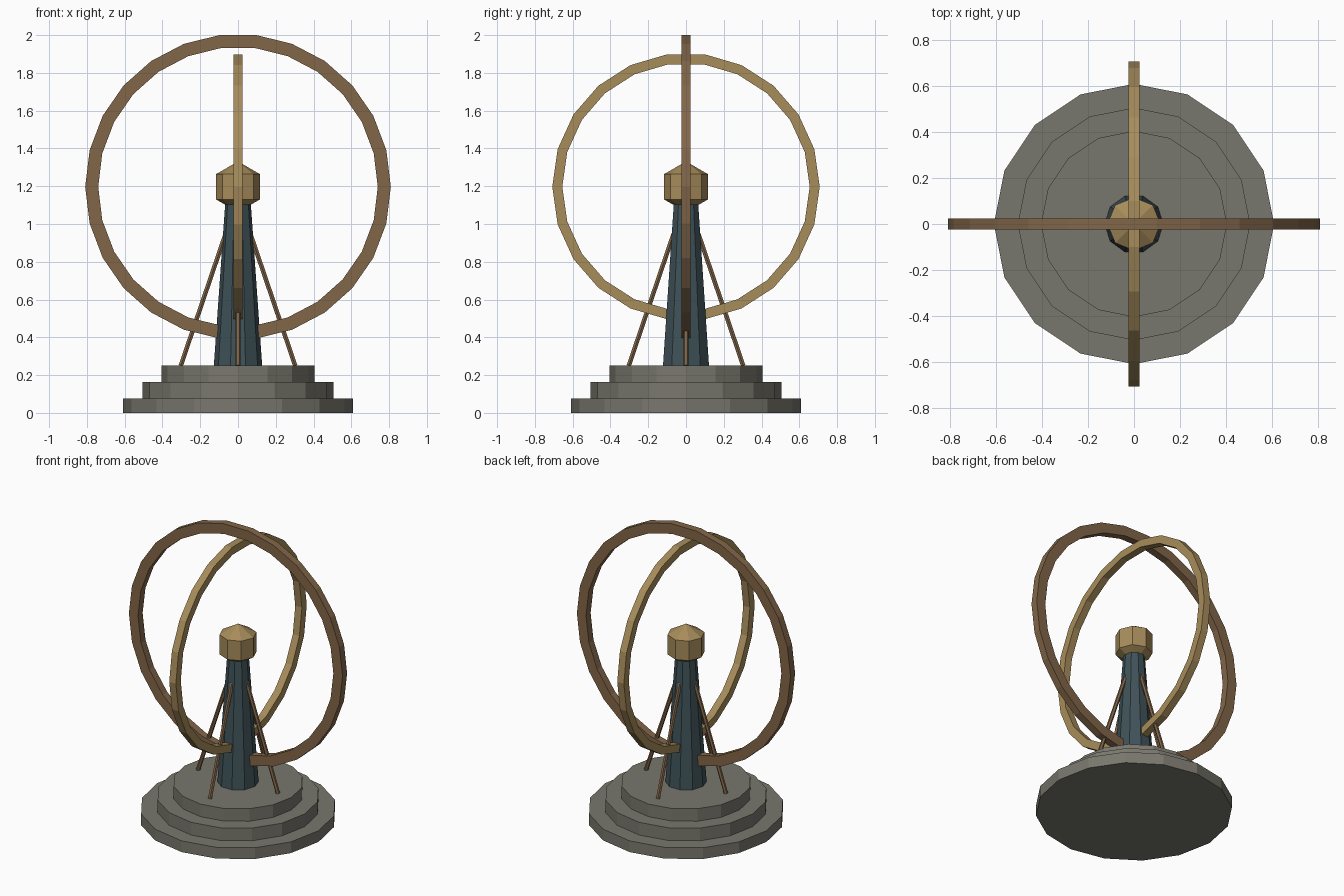
import bpy, bmesh, math
from mathutils import Vector, Matrix

if "Cube" in bpy.data.objects:
    bpy.data.objects.remove(bpy.data.objects["Cube"])


def material(name, rgb):
    m = bpy.data.materials.new(name)
    m.diffuse_color = (*rgb, 1)
    m.use_nodes = True
    m.node_tree.nodes["Principled BSDF"].inputs["Base Color"].default_value = m.diffuse_color
    return m


STONE = material("grey stone", (0.19, 0.185, 0.153))
BRONZE = material("brown bronze", (0.223, 0.133, 0.066))
BRASS = material("pale brass", (0.385, 0.262, 0.104))
SLATE = material("dark slate", (0.050, 0.085, 0.098))


def finish(name, bm, mat):
    bmesh.ops.recalc_face_normals(bm, faces=bm.faces)
    mesh = bpy.data.meshes.new(name)
    bm.to_mesh(mesh)
    bm.free()
    mesh.materials.append(mat)
    ob = bpy.data.objects.new(name, mesh)
    bpy.context.collection.objects.link(ob)
    return ob


def revolve(name, profile, sides, mat, matrix=Matrix(), closed=False):
    """Spin (radius, height) points round z; closed makes a hoop."""
    bm = bmesh.new()
    rings = []
    for r, z in profile:
        if r == 0:
            rings.append([bm.verts.new((0, 0, z))] * sides)
        else:
            rings.append([bm.verts.new((r * math.cos(a), r * math.sin(a), z))
                          for a in (math.tau * i / sides for i in range(sides))])
    pairs = list(zip(rings, rings[1:]))
    if closed:
        pairs.append((rings[-1], rings[0]))
    for lo, hi in pairs:
        for i in range(sides):
            j = (i + 1) % sides
            bm.faces.new(list(dict.fromkeys((lo[i], lo[j], hi[j], hi[i]))))
    if not closed:
        for ring in (rings[0], rings[-1]):
            if ring[0] is not ring[1]:
                bm.faces.new(ring)
    bm.transform(matrix)
    return finish(name, bm, mat)


# Stepped stone base
for name, r, z0, z1 in (("base_lower_step", 0.61, 0, 0.077),
                        ("base_middle_step", 0.506, 0.077, 0.164),
                        ("base_upper_step", 0.405, 0.164, 0.25)):
    revolve(name, [(r, z0), (r, z1)], 16, STONE)

# Tapered column and faceted head
revolve("column", [(0.128, 0.25), (0.067, 1.12)], 10, SLATE)
R, CZ = 0.134, 1.197
revolve("head", [(0, CZ - R), (R * 0.866, CZ - R / 2),
                 (R * 0.866, CZ + R / 2), (0, CZ + R)], 8, BRASS)


# Two crossed upright hoops
def hoop(name, inner, outer, depth, sides, mat, turn):
    h = depth / 2
    m = (Matrix.Translation((0, 0, CZ)) @ Matrix.Rotation(turn, 4, 'Z')
         @ Matrix.Rotation(math.pi / 2, 4, 'X'))
    revolve(name, [(inner, -h), (outer, -h), (outer, h), (inner, h)],
            sides, mat, m, closed=True)


hoop("large_hoop", 0.74, 0.809, 0.05, 26, BRONZE, 0)
hoop("small_hoop", 0.655, 0.708, 0.05, 22, BRASS, math.pi / 2)

# Four slanted struts bracing the column
for i in range(4):
    foot, top = Vector((0.303, 0, 0.25)), Vector((0.065, 0, 0.95))
    d = top - foot
    m = (Matrix.Rotation(i * math.pi / 2, 4, 'Z') @ Matrix.Translation(foot)
         @ d.to_track_quat('Z', 'Y').to_matrix().to_4x4())
    revolve(f"strut_{i + 1}", [(0.0135, 0), (0.0135, d.length)], 6, BRONZE, m)
